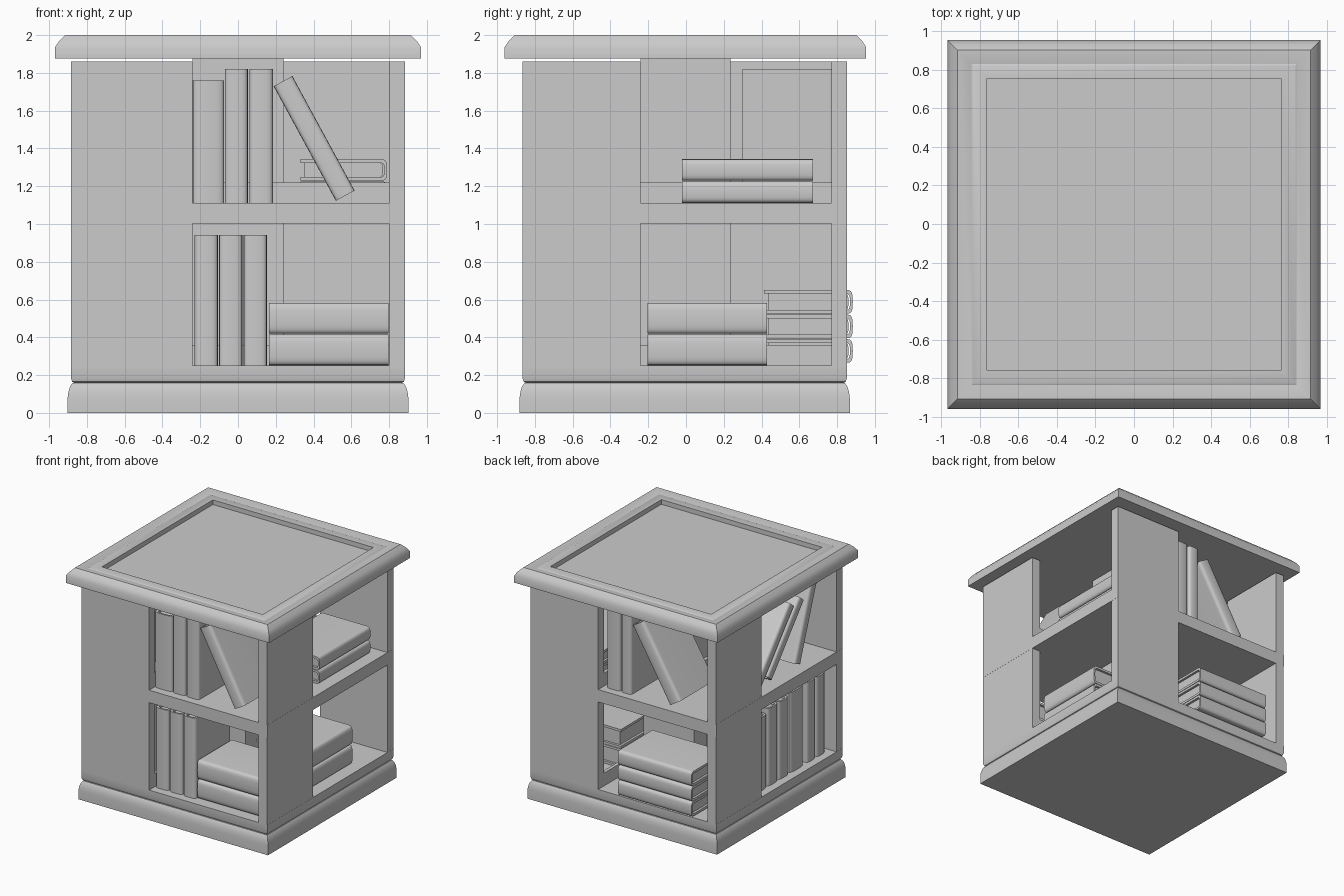
import bpy, bmesh, math
from mathutils import Matrix, Vector

if "Cube" in bpy.data.objects:
    bpy.data.objects.remove(bpy.data.objects["Cube"])

CY = -0.007  # small depth offset of the body


def finish(name, bm):
    bmesh.ops.recalc_face_normals(bm, faces=bm.faces)
    me = bpy.data.meshes.new(name)
    bm.to_mesh(me)
    bm.free()
    ob = bpy.data.objects.new(name, me)
    bpy.context.collection.objects.link(ob)
    return ob


def box(name, x0, x1, y0, y1, z0, z1):
    bm = bmesh.new()
    size = Matrix.Diagonal((x1 - x0, y1 - y0, z1 - z0, 1))
    mid = Matrix.Translation(((x0 + x1) / 2, (y0 + y1) / 2, (z0 + z1) / 2))
    bmesh.ops.create_cube(bm, size=1, matrix=mid @ size)
    return finish(name, bm)


def moulding(name, hx, hy, cy, profile):
    """Rectangular loft: profile holds (inset, z) pairs, capped at both ends."""
    bm = bmesh.new()
    rings = []
    for inset, z in profile:
        a, b = hx - inset, hy - inset
        rings.append([bm.verts.new((sx * a, cy + sy * b, z))
                      for sx, sy in ((-1, -1), (1, -1), (1, 1), (-1, 1))])
    for r, s in zip(rings, rings[1:]):
        for i in range(4):
            j = (i + 1) % 4
            bm.faces.new((r[i], r[j], s[j], s[i]))
    bm.faces.new(rings[0])
    bm.faces.new(rings[-1])
    return finish(name, bm)


def prism(bm, pts, length, mat):
    """Extrude an (x, y) outline along z, centred, then place it."""
    vs = [bm.verts.new((x, y, -length / 2)) for x, y in pts]
    f = bm.faces.new(vs)
    new = bmesh.ops.extrude_face_region(bm, geom=[f])["geom"]
    top = [v for v in new if isinstance(v, bmesh.types.BMVert)]
    bmesh.ops.translate(bm, verts=top, vec=(0, 0, length))
    bmesh.ops.transform(bm, verts=vs + top, matrix=mat)


def spine_arc(half, y, bulge, n=10):
    pts = []
    for i in range(n + 1):
        a = math.pi * i / n
        c, s = math.cos(a), max(math.sin(a), 0)
        pts.append((-half * math.copysign(abs(c) ** 0.6, c), y - bulge * s ** 0.6))
    return pts


def book(name, side, dist, cx, cz, thick, length, depth=0.47, lean=0):
    """side: quarter turns from the front; lean 90 lies flat."""
    mat = (Matrix.Rotation(side * math.pi / 2, 4, 'Z')
           @ Matrix.Translation((cx, -dist, cz))
           @ Matrix.Rotation(math.radians(lean), 4, 'Y'))
    bm = bmesh.new()
    c, h = 0.02, thick / 2
    outer = [(-h, depth)] + spine_arc(h, 0.035, 0.035) + [(h, depth)]
    inner = [(-h + c, depth)] + spine_arc(h - c, 0.04, 0.025) + [(h - c, depth)]
    prism(bm, outer + inner[::-1], length, mat)
    pages = [(-h + c, depth - 0.02)] + spine_arc(h - c, 0.045, 0.022) + [(h - c, depth - 0.02)]
    prism(bm, pages, length - 0.04, mat)
    return finish(name, bm)


def upright(name, side, dist, x0, x1, z0, z1, depth=0.47):
    book(name, side, dist, (x0 + x1) / 2, (z0 + z1) / 2, x1 - x0, z1 - z0, depth)


def flat(name, side, dist, x0, x1, z0, z1, depth=0.47):
    book(name, side, dist, (x0 + x1) / 2, (z0 + z1) / 2, z1 - z0, x1 - x0, depth, 90)


# Base, decks and top
moulding("plinth", 0.902, 0.874, CY,
         [(0, 0), (0, 0.08), (0.004, 0.11), (0.012, 0.138), (0.025, 0.157)])
moulding("lower_deck", 0.885, 0.859, CY,
         [(0.02, 0.157), (0.007, 0.165), (0, 0.185), (0, 0.25)])
moulding("middle_shelf", 0.885, 0.859, CY, [(0, 1.003), (0, 1.11)])
moulding("table_top", 0.968, 0.957, -0.003,
         [(0, 1.875), (0, 1.937), (0.022, 1.97), (0.052, 2.0), (0.064, 2.0),
          (0.125, 1.985), (0.135, 1.99), (0.203, 1.99), (0.203, 1.95)])

# Central column
box("core_column", -0.24, 0.24, -0.24, 0.235, 0.25, 1.876)

# Pinwheel side panels and low dividing rails on both levels
F, B, S = -0.866, 0.852, 0.884
for level, z0, z1 in (("lower", 0.25, 1.003), ("upper", 1.11, 1.86)):
    box(level + "_front_panel", -S, -0.24, F, F + 0.082, z0, z1)
    box(level + "_right_panel", 0.80, S, F, -0.24, z0, z1)
    box(level + "_back_panel", 0.24, S, B - 0.082, B, z0, z1)
    box(level + "_left_panel", -S, -0.80, 0.235, B, z0, z1)
    r = z0 + 0.11
    box(level + "_front_rail", -0.24, 0.80, -0.27, -0.24, z0, r)
    box(level + "_right_rail", 0.24, 0.27, -0.24, B - 0.08, z0, r)
    box(level + "_back_rail", -0.80, 0.24, 0.235, 0.265, z0, r)
    box(level + "_left_rail", -0.27, -0.24, F + 0.08, 0.235, z0, r)

# Front books
for i, (a, b, t) in enumerate(((-0.24, -0.073, 1.76), (-0.07, 0.052, 1.82), (0.06, 0.185, 1.82))):
    upright(f"front_upper_book_{i}", 0, 0.80, a, b, 1.112, t)
book("front_leaning_book", 0, 0.80, 0.403, 1.453, 0.113, 0.69, 0.47, -28.5)
for i, x in enumerate((-0.23, -0.10, 0.03)):
    upright(f"front_lower_book_{i}", 0, 0.80, x, x + 0.123, 0.252, 0.943)
for i in range(2):
    z = 0.252 + 0.167 * i
    flat(f"front_flat_book_{i}", 0, 0.79, 0.165, 0.798, z, z + 0.164)
    flat(f"right_lower_book_{i}", 1, 0.79, -0.203, 0.43, z, z + 0.164)
    z = 1.112 + 0.117 * i
    flat(f"right_upper_book_{i}", 1, 0.79, -0.02, 0.672, z, z + 0.114, 0.46)

# Back books
upright("back_upper_book_0", 2, 0.79, -0.21, -0.08, 1.112, 1.82, 0.49)
upright("back_upper_book_1", 2, 0.79, -0.07, 0.03, 1.112, 1.82, 0.49)
book("back_leaning_book", 2, 0.79, 0.265, 1.445, 0.12, 0.69, 0.47, -31)
for i in range(3):
    z = 0.265 + 0.13 * i
    flat(f"back_flat_book_{i}", 2, 0.883, -0.03, 0.67, z, z + 0.126)

# Left books
for i, (x, z, a) in enumerate(((0.085, 1.415, 40), (0.22, 1.415, 40), (0.50, 1.455, 20))):
    book(f"left_leaning_book_{i}", 3, 0.80, x, z, 0.09, 0.68, 0.47, a)
for i, (a, b, t) in enumerate(((-0.22, -0.06, 0.88), (-0.05, 0.09, 0.92), (0.10, 0.23, 0.92),
                               (0.25, 0.44, 0.94), (0.48, 0.60, 0.94), (0.61, 0.73, 0.94))):
    upright(f"left_lower_book_{i}", 3, 0.82, a, b, 0.252, t)

# Smooth shading with crisp edges
bpy.ops.object.select_all(action='SELECT')
bpy.context.view_layer.objects.active = bpy.data.objects["table_top"]
bpy.ops.object.shade_smooth_by_angle(angle=math.radians(35))
